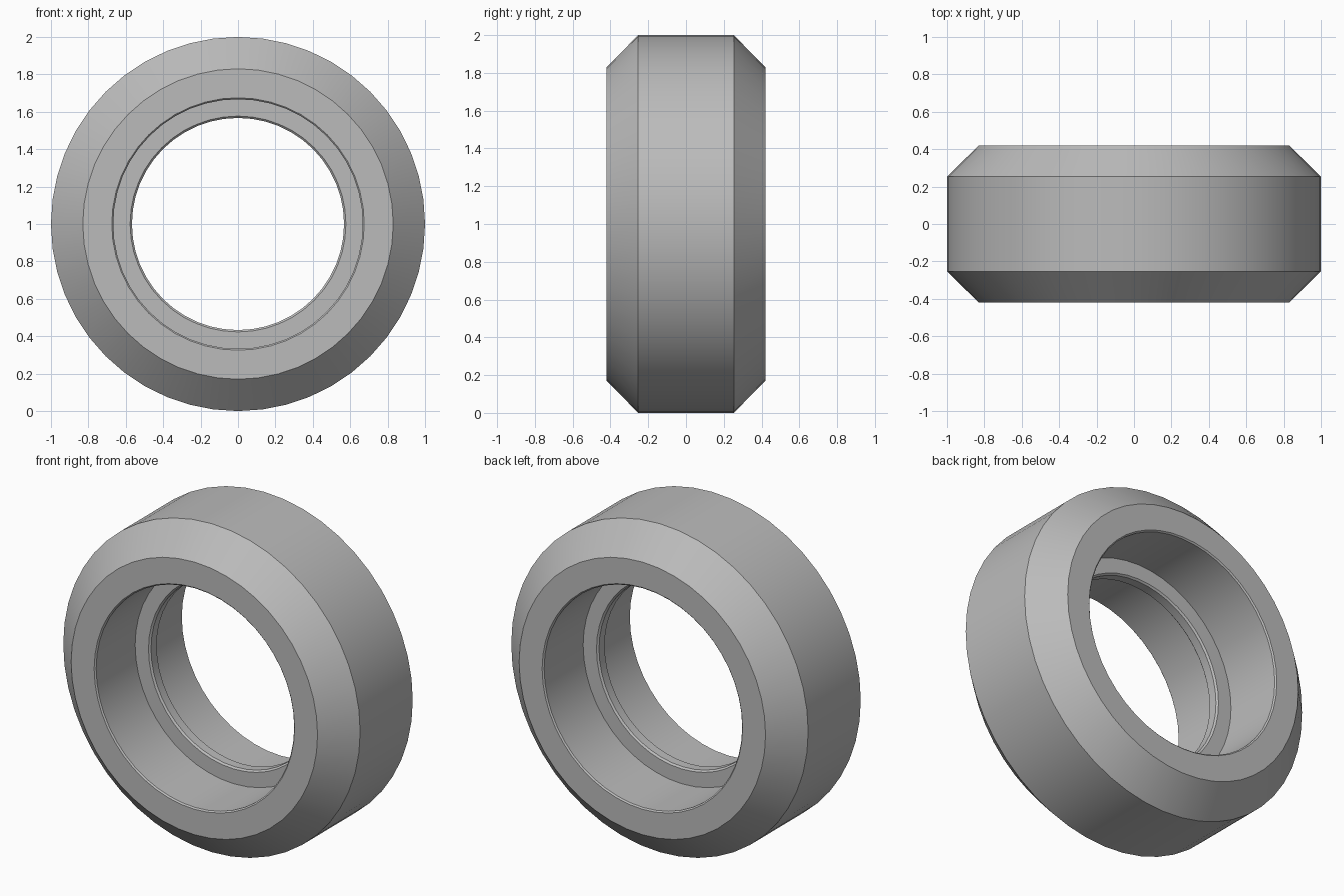
import bpy
import bmesh
import math

old = bpy.data.objects.get("Cube")
if old:
    bpy.data.objects.remove(old, do_unlink=True)

SEGMENTS = 48

# Plain grey metal
grey = bpy.data.materials.new("plain grey")
grey.use_nodes = True
colour = (0.5, 0.5, 0.5, 1.0)
grey.diffuse_color = colour
grey.node_tree.nodes["Principled BSDF"].inputs["Base Color"].default_value = colour

# Front half of the cross-section (radius, y), from outer tread to inner rib
half = [
    (1.0, -0.253),    # tread edge
    (0.83, -0.42),    # outer bevel
    (0.675, -0.42),   # flat face
    (0.667, -0.412),  # bore lip
    (0.667, -0.037),  # bore
    (0.577, -0.037),  # rib face
    (0.567, -0.027),  # rib chamfer
]
profile = half + [(r, -y) for r, y in reversed(half)]

# Revolve the closed section around the y axis
bm = bmesh.new()
verts = [bm.verts.new((0, y, r)) for r, y in profile]
edges = [bm.edges.new((a, b)) for a, b in zip(verts, verts[1:] + verts[:1])]
bmesh.ops.spin(bm, geom=verts + edges, cent=(0, 0, 0), axis=(0, 1, 0),
               angle=math.tau, steps=SEGMENTS, use_merge=True)
bmesh.ops.remove_doubles(bm, verts=bm.verts, dist=0.0005)
bmesh.ops.recalc_face_normals(bm, faces=bm.faces)
mesh = bpy.data.meshes.new("ring")
bm.to_mesh(mesh)
bm.free()
mesh.materials.append(grey)

# Ring stands on the ground
ring = bpy.data.objects.new("ring", mesh)
ring.location.z = 1.0
bpy.context.collection.objects.link(ring)
bpy.ops.object.select_all(action="DESELECT")
ring.select_set(True)
bpy.context.view_layer.objects.active = ring
bpy.ops.object.shade_smooth_by_angle(angle=math.radians(30))
